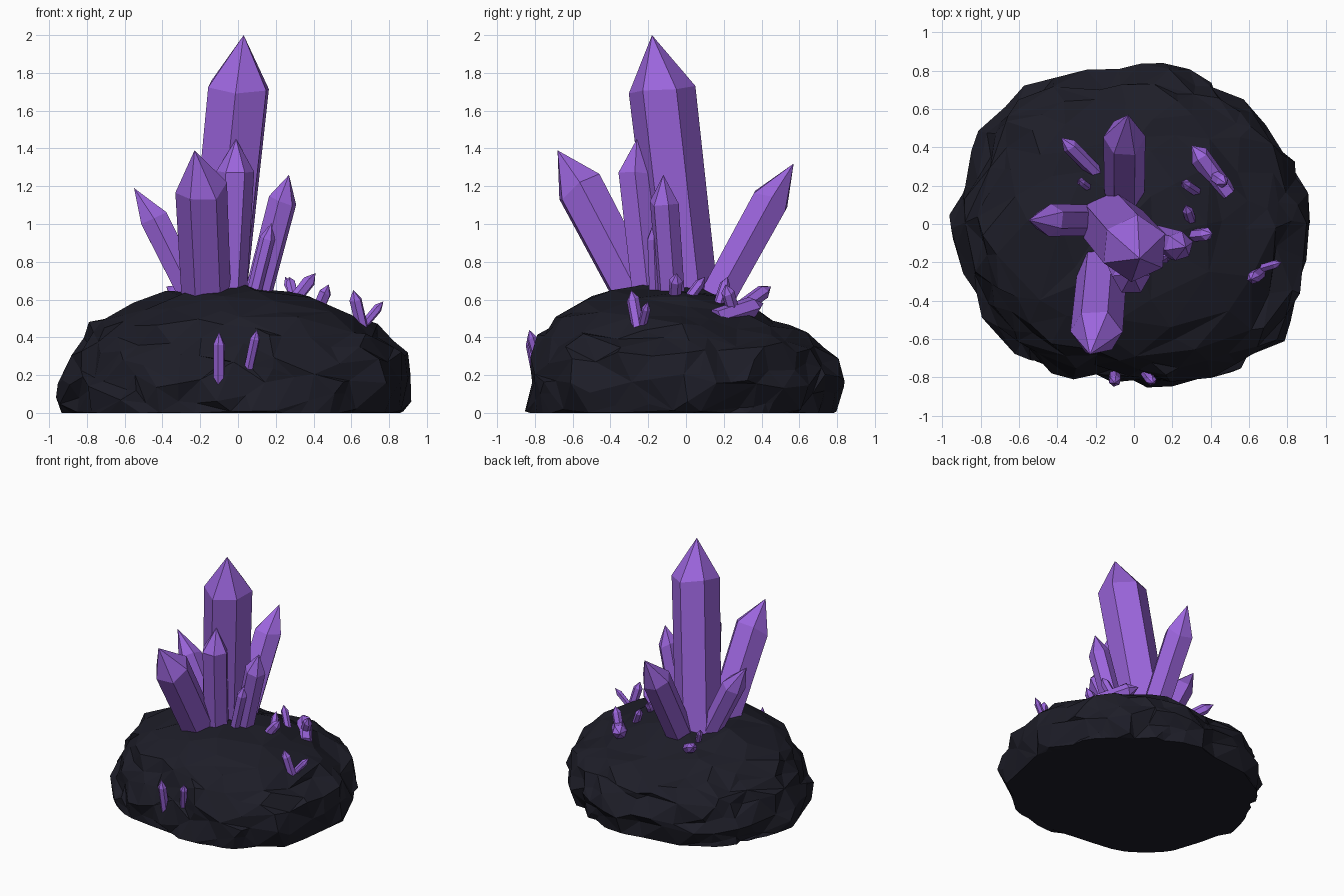
import bpy, bmesh, math, random
from mathutils import Vector, noise

random.seed(4)
default_cube = bpy.data.objects.get("Cube")
if default_cube:
    bpy.data.objects.remove(default_cube, do_unlink=True)


def make_material(name, colour):
    material = bpy.data.materials.new(name)
    material.use_nodes = True
    material.diffuse_color = colour
    material.node_tree.nodes["Principled BSDF"].inputs["Base Color"].default_value = colour
    return material


def make_object(name, bm, material):
    bmesh.ops.recalc_face_normals(bm, faces=bm.faces[:])
    mesh = bpy.data.meshes.new(name)
    bm.to_mesh(mesh)
    bm.free()
    mesh.materials.append(material)
    obj = bpy.data.objects.new(name, mesh)
    bpy.context.collection.objects.link(obj)
    return obj


def sample(values, position):
    """Linear lookup between evenly spaced values; position runs from 0 to 1."""
    place = position * (len(values) - 1)
    i = min(int(place), len(values) - 2)
    return values[i] + (values[i + 1] - values[i]) * (place - i)


rock_black = make_material("rock_black", (0.0125, 0.0125, 0.021, 1))
crystal_purple = make_material("crystal_purple", (0.33, 0.13, 0.72, 1))

# Rock mound: outline radius every 20 degrees
OUTLINE = [0.94, 0.89, 0.88, 0.86, 0.87, 0.82, 0.91, 0.93, 0.95,
           0.96, 0.92, 0.91, 0.87, 0.81, 0.85, 0.93, 0.98, 0.93]
# Profiles from the ground to the crown on the left, back, right and front: (radius, height)
PROFILES = [[Vector(p) for p in side] for side in (
    [(0.92, 0), (0.99, 0.17), (0.95, 0.33), (0.76, 0.46), (0.58, 0.53), (0.35, 0.63), (0, 0.67)],
    [(0.9, 0), (0.97, 0.17), (0.87, 0.34), (0.71, 0.41), (0.5, 0.5), (0.25, 0.6), (0, 0.67)],
    [(0.95, 0), (0.99, 0.15), (0.89, 0.34), (0.8, 0.46), (0.6, 0.56), (0.38, 0.63), (0, 0.67)],
    [(1, 0), (0.99, 0.18), (0.92, 0.36), (0.83, 0.5), (0.66, 0.59), (0.42, 0.66), (0, 0.67)])]


def craggy_offset(p):
    """Layered noise, squeezed in height so that it forms ledges."""
    q = Vector((p.x, p.y, p.z * 1.8))
    crown = max(0, min(1, (p.z - 0.35) / 0.2))
    smooth_patch = crown * max(0, 1 - (p.xy - Vector((0.42, -0.4))).length / 0.35)
    strength = (1 - 0.45 * crown) * (1 - smooth_patch)
    coarse = noise.noise_vector(q * 4.5) * 0.05
    fine = noise.noise_vector(q * 11) * 0.04
    return (coarse + fine) * strength


def build_rock():
    bm = bmesh.new()
    bmesh.ops.create_icosphere(bm, subdivisions=5, radius=1)
    bmesh.ops.bisect_plane(bm, geom=bm.verts[:] + bm.edges[:] + bm.faces[:],
                           plane_co=(0, 0, 0), plane_no=(0, 0, 1), clear_inner=True)
    for v in bm.verts:
        turn = (math.atan2(v.co.y, v.co.x) / math.tau) % 1
        rise = math.asin(max(0, min(1, v.co.z))) * 2 / math.pi
        quarter = int(turn * 4) % 4
        blend = turn * 4 - quarter
        radius, height = sample(PROFILES[quarter], rise).lerp(
            sample(PROFILES[(quarter + 1) % 4], rise), blend)
        radius *= sample(OUTLINE + OUTLINE[:1], turn)
        p = Vector((radius * math.cos(turn * math.tau),
                    radius * math.sin(turn * math.tau), height))
        p += craggy_offset(p)
        p.z = 0 if rise < 0.001 else max(0.005, p.z)
        v.co = p
    bmesh.ops.holes_fill(bm, edges=[e for e in bm.edges if e.is_boundary])
    rock = make_object("rock_mound", bm, rock_black)
    chip = rock.modifiers.new("chipped_facets", "DECIMATE")
    chip.ratio = 0.24


def build_crystal(name, base, shoulder, tip, radius, phase=0):
    """Hexagonal prism running from below the rock to a pointed end."""
    base, shoulder, tip = Vector(base), Vector(shoulder), Vector(tip)
    axis = (shoulder - base).normalized()
    side = (Vector((1, 0, 0)) - axis * axis.x).normalized()
    up = axis.cross(side)
    bm = bmesh.new()
    rings = [[], []]
    for i in range(6):
        angle = math.radians(phase + 60 * i)
        out = side * math.cos(angle) + up * math.sin(angle)
        uneven = axis * radius * random.uniform(-0.2, 0.2)
        rings[0].append(bm.verts.new(base - axis * 0.08 + out * radius * 0.95))
        rings[1].append(bm.verts.new(shoulder + out * radius + uneven))
    point = bm.verts.new(tip)
    for i in range(6):
        j = (i + 1) % 6
        bm.faces.new((rings[0][i], rings[0][j], rings[1][j], rings[1][i]))
        bm.faces.new((rings[1][i], rings[1][j], point))
    bm.faces.new(rings[0][::-1])
    make_object(name, bm, crystal_purple)


build_rock()

# Large crystals: base, shoulder centre, tip, radius, twist
build_crystal("main_crystal", (-0.11, 0, 0.62), (0.005, -0.13, 1.74), (0.03, -0.18, 2), 0.178, 25)
build_crystal("front_crystal", (-0.17, -0.28, 0.66), (-0.195, -0.56, 1.19), (-0.23, -0.68, 1.39), 0.138, 5)
build_crystal("right_crystal", (-0.25, 0.02, 0.64), (-0.44, 0.02, 1.02), (-0.55, 0.02, 1.19), 0.085, 30)
build_crystal("inner_crystal", (-0.05, -0.2, 0.62), (-0.015, -0.27, 1.27), (-0.01, -0.26, 1.45), 0.1)
build_crystal("back_crystal", (-0.05, 0.18, 0.64), (-0.05, 0.45, 1.13), (-0.03, 0.57, 1.32), 0.11)
build_crystal("left_crystal", (0.11, -0.08, 0.64), (0.235, -0.115, 1.12), (0.27, -0.12, 1.26), 0.078, 15)
build_crystal("slim_crystal", (0.08, -0.16, 0.62), (0.155, -0.17, 0.92), (0.18, -0.17, 1.01), 0.04)

# Small shards: base, tip, radius
SHARDS = [
    ((-0.24, 0.31, 0.57), (-0.38, 0.45, 0.67), 0.04),
    ((-0.25, 0.2, 0.6), (-0.29, 0.23, 0.7), 0.022),
    ((0.44, 0.22, 0.52), (0.3, 0.41, 0.58), 0.055),
    ((0.42, 0.25, 0.54), (0.48, 0.21, 0.68), 0.035),
    ((0.31, 0.18, 0.6), (0.25, 0.22, 0.72), 0.028),
    ((0.3, 0.01, 0.6), (0.27, 0.1, 0.72), 0.028),
    ((0.3, -0.06, 0.6), (0.41, -0.05, 0.74), 0.035),
    ((0.65, -0.26, 0.48), (0.61, -0.29, 0.65), 0.034),
    ((0.67, -0.23, 0.47), (0.77, -0.2, 0.59), 0.024),
    ((-0.1, -0.79, 0.22), (-0.1, -0.83, 0.43), 0.032),
    ((0.07, -0.79, 0.3), (0.1, -0.83, 0.44), 0.027),
]
for number, (base, tip, radius) in enumerate(SHARDS, 1):
    shoulder = Vector(base).lerp(Vector(tip), 0.7)
    build_crystal(f"small_shard_{number}", base, shoulder, tip, radius, 20)
